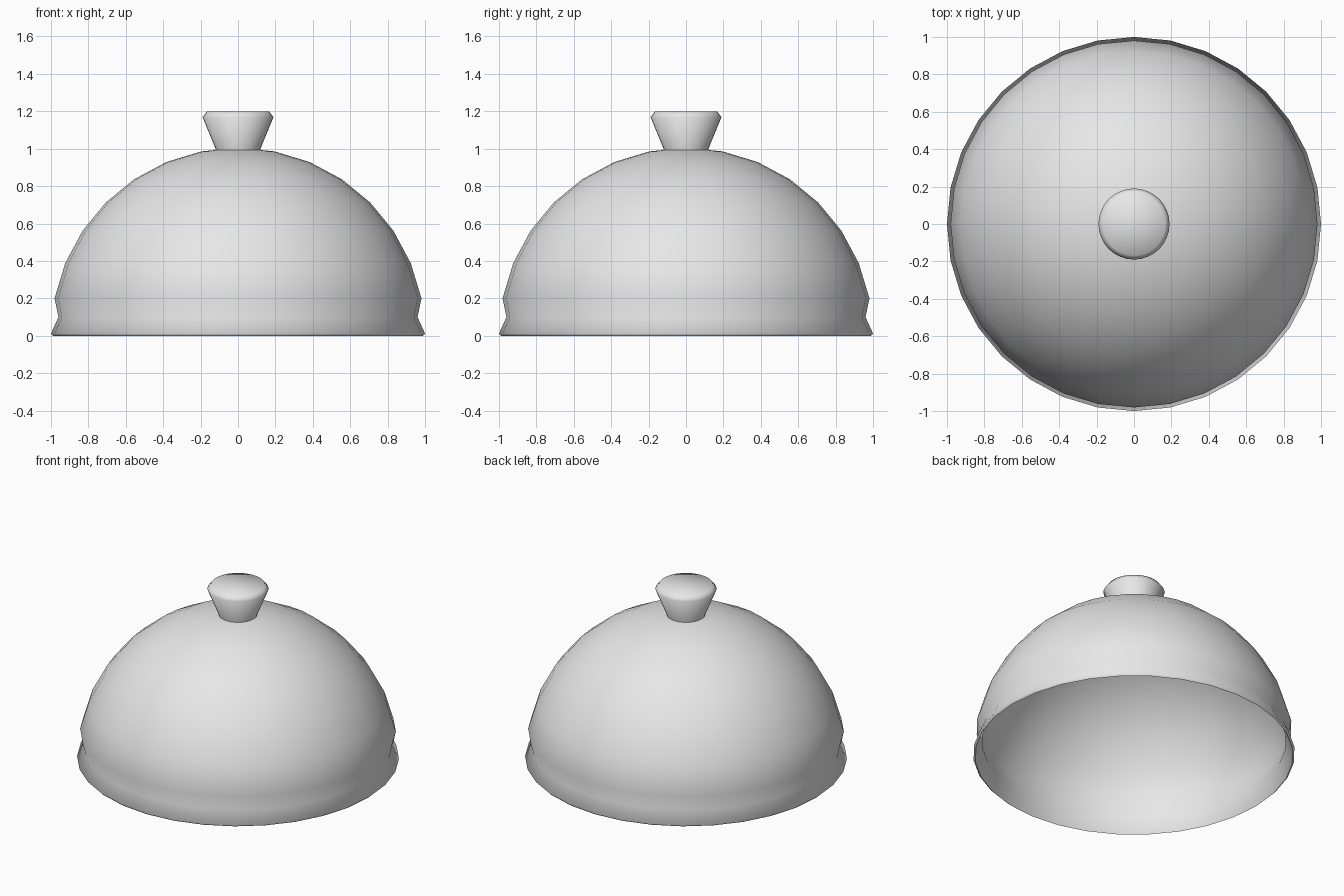
import bpy
import bmesh
from math import sin, cos, radians, tau

cube = bpy.data.objects.get("Cube")
if cube:
    bpy.data.objects.remove(cube)

SEGMENTS = 32
THICKNESS = 0.015


def make_material(name, color):
    mat = bpy.data.materials.new(name)
    mat.use_nodes = True
    mat.diffuse_color = color
    mat.node_tree.nodes["Principled BSDF"].inputs["Base Color"].default_value = color
    return mat


def lathe(name, profile, mat, angle):
    """Spin a profile of (radius, height) points around the z axis."""
    bm = bmesh.new()
    verts = [bm.verts.new((r, 0, z)) for r, z in profile]
    edges = [bm.edges.new(pair) for pair in zip(verts, verts[1:])]
    bmesh.ops.spin(bm, geom=verts + edges, cent=(0, 0, 0), axis=(0, 0, 1),
                   angle=tau, steps=SEGMENTS, use_duplicate=False)
    bmesh.ops.remove_doubles(bm, verts=bm.verts[:], dist=0.0005)
    bmesh.ops.recalc_face_normals(bm, faces=bm.faces[:])
    mesh = bpy.data.meshes.new(name)
    bm.to_mesh(mesh)
    bm.free()
    mesh.materials.append(mat)
    obj = bpy.data.objects.new(name, mesh)
    bpy.context.collection.objects.link(obj)
    bpy.ops.object.select_all(action="DESELECT")
    obj.select_set(True)
    bpy.context.view_layer.objects.active = obj
    bpy.ops.object.shade_smooth_by_angle(angle=radians(angle))
    return obj


def dome_arc(radius):
    """Quarter circle from the crown down to just above the flared rim."""
    steps = [radians(90 - 11.25 * i) for i in range(8)]
    return [(radius * cos(a), radius * sin(a) + 0.005) for a in steps]


metal = make_material("light grey metal", (0.8, 0.8, 0.8, 1))

# Thin hollow dome with a pinched waist and flared rim
outer = dome_arc(1.0) + [(0.96, 0.1), (1.0, 0.012)]
inner = dome_arc(1.0 - THICKNESS) + [(0.96 - THICKNESS, 0.1), (0.988, 0.0)]
lathe("dome_cover", outer + inner[::-1], metal, 80)

# Tapered knob with a bevelled top
knob = [(0, 0.985), (0.12, 0.985), (0.12, 1.0), (0.19, 1.17),
        (0.178, 1.183), (0.168, 1.198), (0, 1.2)]
lathe("knob_handle", knob, metal, 80)
